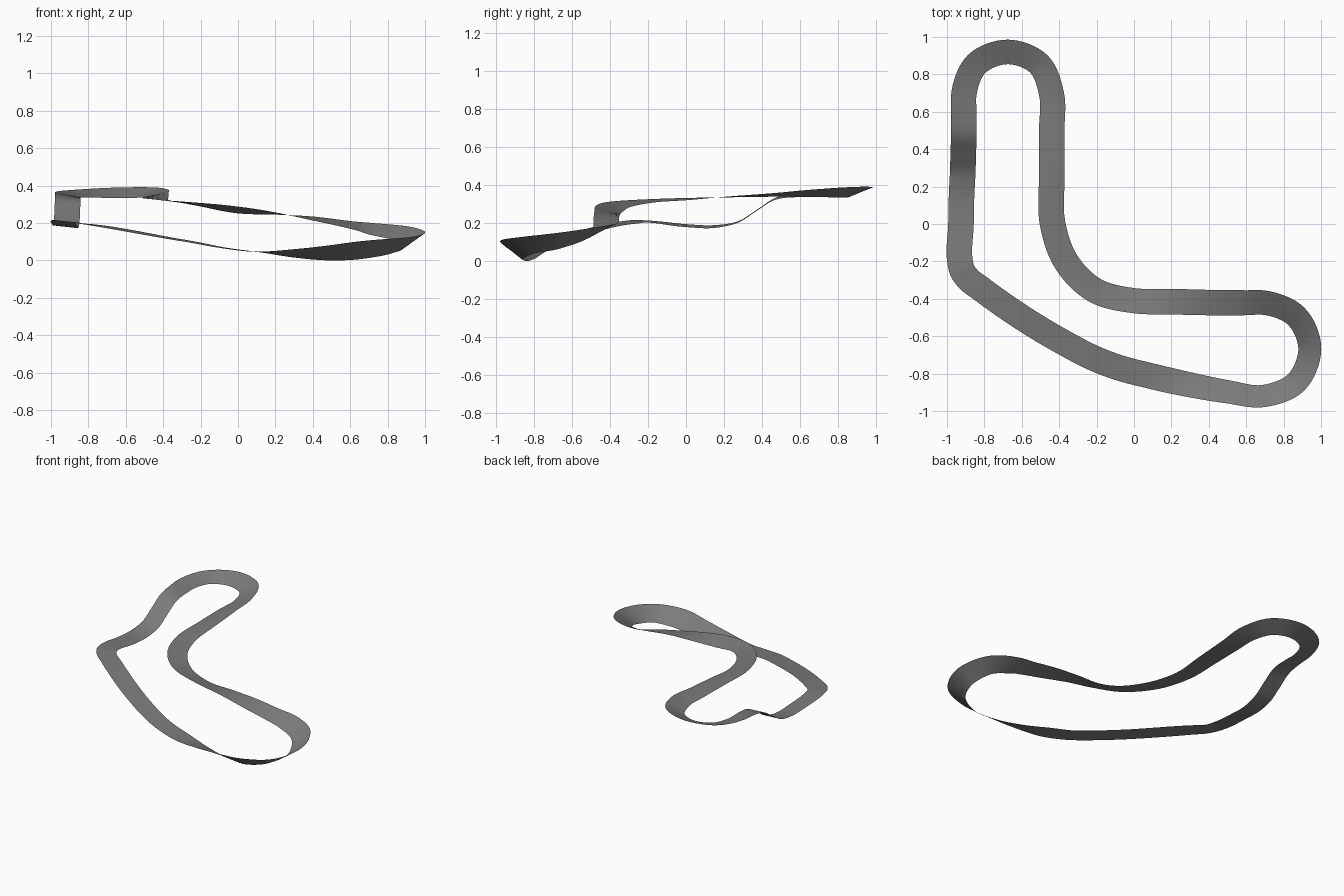
import bpy, bmesh
from mathutils import Vector

if "Cube" in bpy.data.objects:
    bpy.data.objects.remove(bpy.data.objects["Cube"])

# Centre-line stations, clockwise: x, y, height of outside edge, height of inside edge
STATIONS = [
    # left straight with its ramp
    (-.93, -.2, .215, .203), (-.925, 0, .195, .18), (-.922, .15, .19, .175),
    (-.916, .27, .21, .20), (-.913, .37, .27, .262), (-.91, .48, .338, .326),
    (-.91, .6, .36, .338),
    # banked hairpin at the back
    (-.91, .69, .367, .338), (-.841, .856, .378, .337), (-.675, .92, .39, .336),
    (-.509, .856, .392, .336), (-.44, .69, .38, .338),
    # inner straight and open left-hand bend
    (-.44, .5, .362, .34), (-.44, .25, .343, .337), (-.435, 0, .322, .333),
    (-.364, -.2, .31, .325), (-.21, -.354, .285, .312), (0, -.41, .252, .29),
    (.2, -.415, .246, .258), (.4, -.42, .236, .215), (.6, -.421, .212, .17),
    # banked hairpin on the right
    (.69, -.42, .203, .145), (.867, -.493, .183, .11), (.94, -.67, .15, .065),
    (.867, -.847, .125, .04), (.69, -.92, .108, .012),
    # front stretch and left corner
    (.5, -.897, .082, .001), (.3, -.86, .06, .015), (.1, -.815, .048, .045),
    (-.1, -.762, .072, .072), (-.22, -.715, .095, .095), (-.365, -.64, .12, .12),
    (-.82, -.345, .2, .195), (-.885, -.295, .21, .2), (-.92, -.245, .217, .204),
]
STEPS, LANES = 8, 4


def smooth_loop(points, steps):
    """Closed spline through the points, with tangents weighted by spacing."""
    pts = [Vector(p) for p in points]
    n = len(pts)
    gap = [(pts[(i + 1) % n] - pts[i]).length for i in range(n)]
    tan = []
    for i in range(n):
        a, b = gap[i - 1], gap[i]
        d0, d1 = (pts[i] - pts[i - 1]) / a, (pts[(i + 1) % n] - pts[i]) / b
        tan.append((d0 * b + d1 * a) / (a + b))
    out = []
    for i in range(n):
        j = (i + 1) % n
        for s in range(steps):
            t = s / steps
            out.append(pts[i] * (2*t**3 - 3*t**2 + 1) + pts[j] * (3*t**2 - 2*t**3)
                       + tan[i] * gap[i] * (t**3 - 2*t**2 + t)
                       + tan[j] * gap[i] * (t**3 - t**2))
    return out


# Track ribbon: sweep a banked cross-section along the loop
path = smooth_loop(STATIONS, STEPS)
count = len(path)
lowest = min(min(p[2], p[3]) for p in path)
bm = bmesh.new()
rows = []
for i, p in enumerate(path):
    d = path[(i + 1) % count] - path[i - 1]
    side = Vector((-d[1], d[0])).normalized()
    half = (.137 - 2 * (p[2] - p[3]) ** 2) / 2
    row = []
    for k in range(LANES + 1):
        t = k / LANES
        off = half * (1 - 2 * t)
        z = p[2] * (1 - t) + p[3] * t - lowest
        row.append(bm.verts.new((p[0] + side.x * off, p[1] + side.y * off, z)))
    rows.append(row)
for i in range(count):
    a, b = rows[i], rows[(i + 1) % count]
    for k in range(LANES):
        bm.faces.new((a[k], a[k + 1], b[k + 1], b[k])).smooth = True

mesh = bpy.data.meshes.new("track_surface")
bm.to_mesh(mesh)
bm.free()
track = bpy.data.objects.new("track_surface", mesh)
bpy.context.collection.objects.link(track)

# Asphalt colour
asphalt = bpy.data.materials.new("asphalt_grey")
asphalt.diffuse_color = (.2, .2, .2, 1)
asphalt.use_nodes = True
asphalt.node_tree.nodes["Principled BSDF"].inputs["Base Color"].default_value = asphalt.diffuse_color
mesh.materials.append(asphalt)
